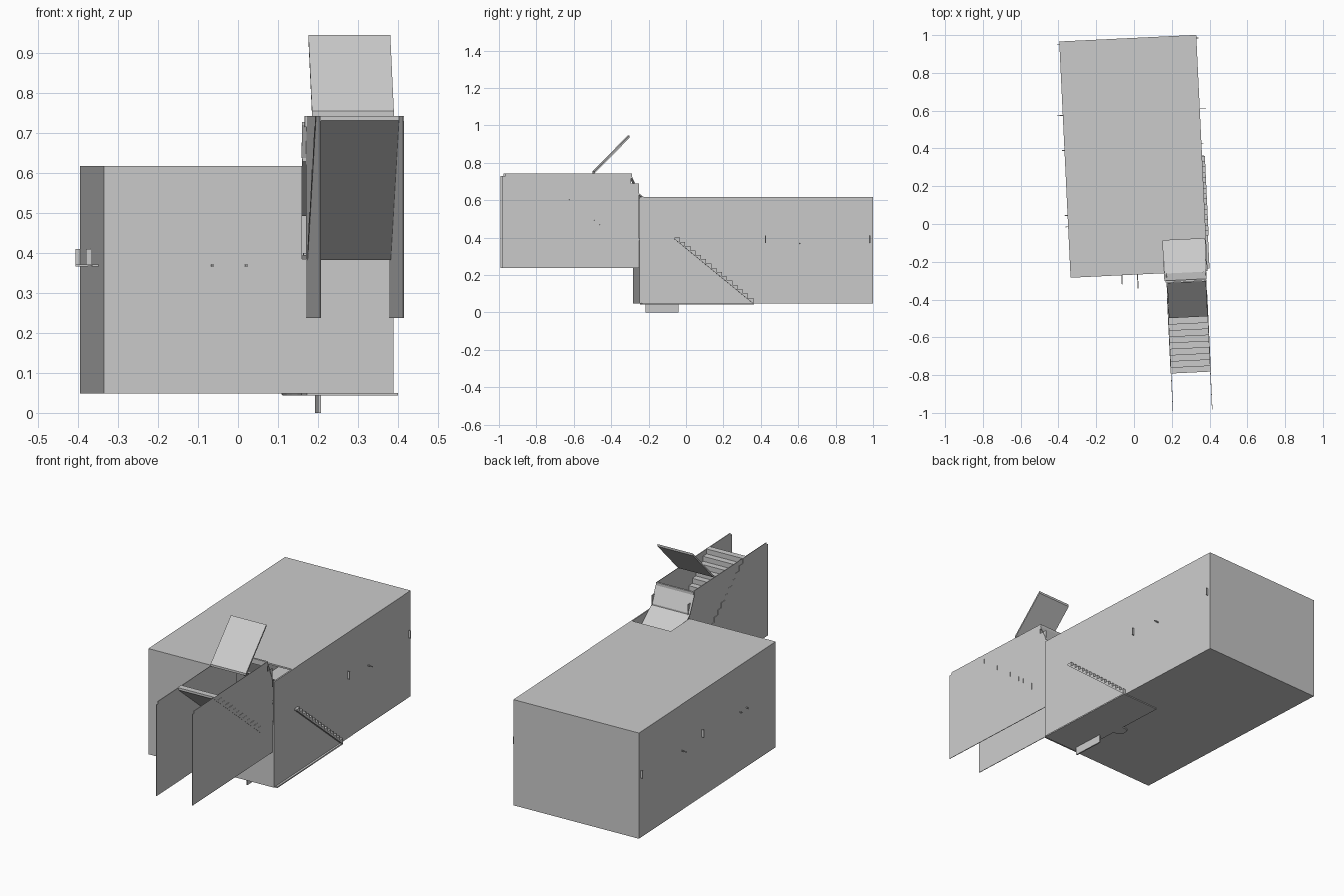
import bpy, bmesh
from mathutils import Matrix

if "Cube" in bpy.data.objects:
    bpy.data.objects.remove(bpy.data.objects["Cube"], do_unlink=True)

grey = bpy.data.materials.new("plain_grey")
grey.use_nodes = True
grey.diffuse_color = (0.6, 0.6, 0.6, 1)
grey.node_tree.nodes["Principled BSDF"].inputs["Base Color"].default_value = (0.6, 0.6, 0.6, 1)

# The whole model is turned slightly about the vertical
TURN = Matrix.Rotation(0.048, 4, 'Z')


def finish(name, bm):
    bmesh.ops.recalc_face_normals(bm, faces=bm.faces)
    bm.transform(TURN)
    mesh = bpy.data.meshes.new(name)
    bm.to_mesh(mesh)
    bm.free()
    mesh.materials.append(grey)
    ob = bpy.data.objects.new(name, mesh)
    bpy.context.scene.collection.objects.link(ob)
    return ob


def block(name, x, y, z):
    bm = bmesh.new()
    bmesh.ops.create_cube(bm, size=1)
    for v in bm.verts:
        for i, (a, b) in enumerate((x, y, z)):
            v.co[i] = a if v.co[i] < 0 else b
    return finish(name, bm)


def extrusion(name, profile, x0, x1):
    """Extrude a (y, z) outline from x0 to x1."""
    bm = bmesh.new()
    face = bm.faces.new([bm.verts.new((x0, y, z)) for y, z in profile])
    out = bmesh.ops.extrude_face_region(bm, geom=[face])
    bmesh.ops.translate(bm, vec=(x1 - x0, 0, 0),
                        verts=[g for g in out["geom"] if isinstance(g, bmesh.types.BMVert)])
    return finish(name, bm)


def stairs(name, y0, z0, y1, z1, count, depth, x0, x1):
    run, rise = (y1 - y0) / count, (z0 - z1) / count
    pts = []
    for i in range(count):
        pts += [(y0 + i * run, z0 - i * rise), (y0 + (i + 1) * run, z0 - i * rise)]
    pts += [(y1, z1 - depth), (y0, z0 - depth)]
    return extrusion(name, pts, x0, x1)


def sheet(name, a, b, x0, x1, t=0.008):
    return extrusion(name, [a, b, (b[0], b[1] - t), (a[0], a[1] - t)], x0, x1)


# Hollow main room with a stairwell opening at the front corner
L, R, F, B, LOW, TOP = -0.349, 0.377, -0.268, 0.984, 0.048, 0.618
room = block("room_shell", (L, R), (F, B), (LOW, TOP))
inner = block("room_inner_cutter", (L + .008, R - .006), (F + .008, B - .008), (LOW + .008, TOP - .008))
well = block("stairwell_cutter", (.148, .37), (-.4, -.095), (.385, .9))
for cutter in (inner, well):
    cutter.hide_render = True
    cutter.hide_viewport = True
    cutter.display_type = 'WIRE'
    mod = room.modifiers.new("cut", 'BOOLEAN')
    mod.operation = 'DIFFERENCE'
    mod.solver = 'EXACT'
    mod.object = cutter

# Entrance side walls
outline = [(-1.0, .237), (F, .237), (F, .69), (-.312, .69), (-.312, .743),
           (-.985, .743), (-.985, .73), (-1.0, .73)]
for name, x in (("right_entrance_wall", .157), ("left_entrance_wall", .365)):
    extrusion(name, outline, x, x + .003)

# Stairs and landing
stairs("upper_stairs", -.80, .743, -.375, .395, 13, .012, .1555, .3695)
block("landing", (.158, .367), (-.375, -.08), (.383, .395))
stairs("lower_stairs", -.08, .40, .342, .054, 15, .008, .16, .392)
block("lower_stairs_base", (.16, .388), (-.255, .345), (.043, .05))

# Open hatch and sloping ceiling
sheet("open_hatch", (-.507, .755), (-.32, .945), .161, .366, .012)
block("hatch_lintel", (.152, .368), (-.318, -.308), (.715, .743))
sheet("upper_ceiling_slope", (-.308, .728), (-.27, .645), .146, .37)
sheet("lower_ceiling_slope", (-.27, .637), (-.09, .50), .148, .37)

# Fin and shallow disc under the floor
block("floor_fin", (.19, .197), (-.225, -.05), (0, .05))
bm = bmesh.new()
bmesh.ops.create_cone(bm, cap_ends=True, segments=16, radius1=.035, radius2=.04, depth=.006,
                      matrix=Matrix.Translation((.15, .054, .046)))
finish("floor_disc", bm)

# Small wall brackets and handles on both sides
for side, wall, sign in (("left", R, 1), ("right", L, -1)):
    for i, y in enumerate((.405, .965)):
        block(f"{side}_bracket_{i + 1}", sorted((wall, wall + sign * .012)),
              (y, y + .004), (.37, .41))
    block(f"{side}_handle", sorted((wall, wall + sign * .03)), (.59, .594), (.366, .371))
for i, y in enumerate((.0, .06)):
    block(f"right_peg_{i + 1}", (L - .015, L), (y, y + .004), (.366, .371))
for i, (x, reach) in enumerate(((-.08, .05), (.003, .075))):
    block(f"front_handle_{i + 1}", (x, x + .005), (F - reach, F), (.366, .371))
